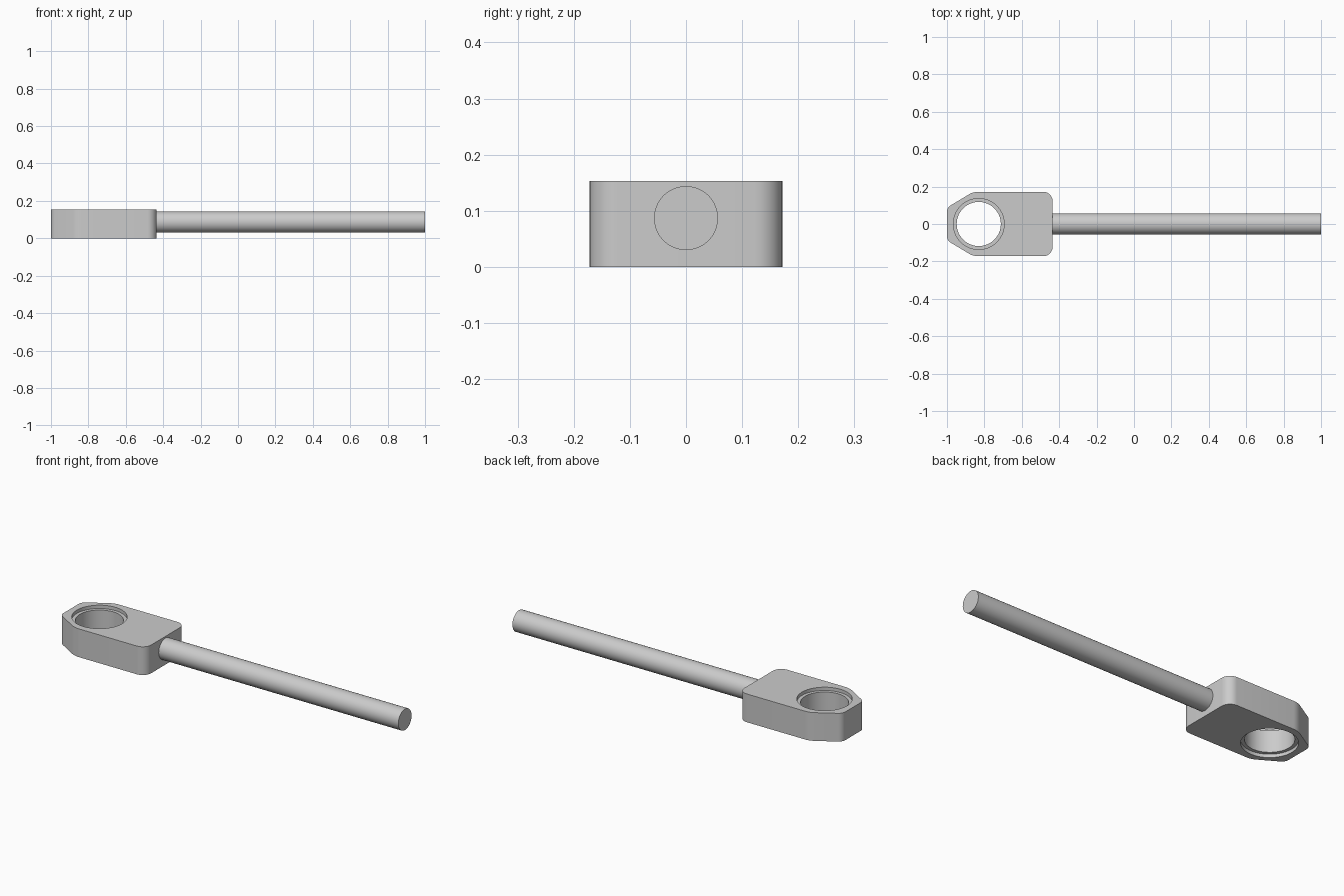
import bpy, bmesh, math
from mathutils import Vector, Matrix

if "Cube" in bpy.data.objects:
    bpy.data.objects.remove(bpy.data.objects["Cube"])

# Plain grey metal for every part
metal = bpy.data.materials.new("grey metal")
metal.use_nodes = True
grey = (0.6, 0.6, 0.6, 1)
metal.diffuse_color = grey
metal.node_tree.nodes["Principled BSDF"].inputs["Base Color"].default_value = grey

HEIGHT, HALF_WIDTH = 0.153, 0.172
EYE_X, EYE_R, RECESS_R, RECESS = -0.83, 0.118, 0.136, 0.018
ROD_R, ROD_Z, ROD_START = 0.057, 0.087, -0.48


def finish(bm, name):
    bmesh.ops.recalc_face_normals(bm, faces=bm.faces[:])
    mesh = bpy.data.meshes.new(name)
    bm.to_mesh(mesh)
    bm.free()
    mesh.materials.append(metal)
    obj = bpy.data.objects.new(name, mesh)
    bpy.context.collection.objects.link(obj)
    bpy.ops.object.select_all(action='DESELECT')
    obj.select_set(True)
    bpy.context.view_layer.objects.active = obj
    bpy.ops.object.shade_smooth_by_angle(angle=math.radians(30))
    return obj


def rounded(corners, steps=8):
    """Replace each (x, y, radius) corner of a closed outline with an arc."""
    points = []
    for i, (x, y, r) in enumerate(corners):
        p = Vector((x, y))
        a = (Vector(corners[i - 1][:2]) - p).normalized()
        b = (Vector(corners[(i + 1) % len(corners)][:2]) - p).normalized()
        half = a.angle(b) / 2
        centre = p + (a + b).normalized() * r / math.sin(half)
        start = p + a * r / math.tan(half) - centre
        sweep = start.angle_signed(p + b * r / math.tan(half) - centre)
        for k in range(steps + 1):
            # angle_signed is clockwise-positive
            points.append(centre + Matrix.Rotation(-sweep * k / steps, 2) @ start)
    return points


def circle(radius, count=64):
    return [Vector((EYE_X + radius * math.cos(2 * math.pi * i / count),
                    radius * math.sin(2 * math.pi * i / count))) for i in range(count)]


# Eye block: tapered nose, rounded shoulders, through hole recessed on both faces
side = [(-0.435, HALF_WIDTH, 0.05), (-0.86, HALF_WIDTH, 0.1), (-1.0, 0.088, 0.04)]
outline = rounded(side + [(x, -y, r) for x, y, r in reversed(side)])
bm = bmesh.new()


def ring(points, z):
    verts = [bm.verts.new((p.x, p.y, z)) for p in points]
    return [bm.edges.new((v, verts[(i + 1) % len(verts)])) for i, v in enumerate(verts)]


def bridge(a, b):
    bmesh.ops.bridge_loops(bm, edges=a + b)


outer, rims, throats = [], [], []
for z, inward in ((0, RECESS), (HEIGHT, -RECESS)):
    outer.append(ring(outline, z))
    rims.append(ring(circle(RECESS_R), z))
    floor = ring(circle(RECESS_R), z + inward)
    throats.append(ring(circle(EYE_R), z + inward))
    bmesh.ops.triangle_fill(bm, use_beauty=True, edges=outer[-1] + rims[-1])
    bridge(rims[-1], floor)
    bridge(floor, throats[-1])
bridge(*outer)
bridge(*throats)
finish(bm, "eye_block")

# Round rod running out of the block's flat end
bm = bmesh.new()
length = 1.0 - ROD_START
place = Matrix.Translation((ROD_START + length / 2, 0, ROD_Z)) @ Matrix.Rotation(math.pi / 2, 4, 'Y')
bmesh.ops.create_cone(bm, cap_ends=True, segments=48, radius1=ROD_R, radius2=ROD_R,
                      depth=length, matrix=place)
finish(bm, "rod")
